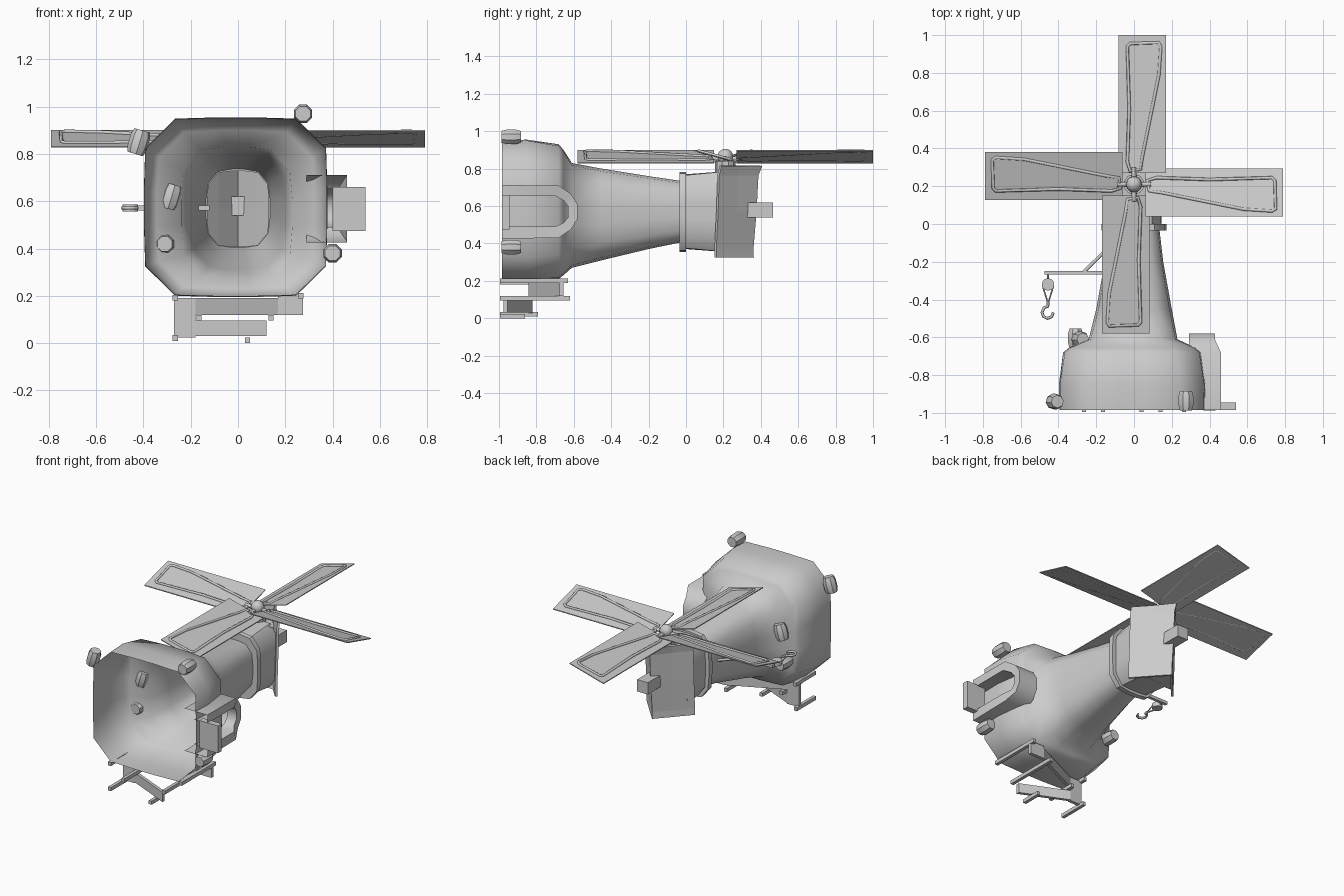
import bpy, bmesh, math
from mathutils import Vector, Matrix

if "Cube" in bpy.data.objects:
    bpy.data.objects.remove(bpy.data.objects["Cube"])

def make(name, verts, faces, smooth=None):
    me = bpy.data.meshes.new(name)
    me.from_pydata([tuple(v) for v in verts], [], faces)
    bm = bmesh.new(); bm.from_mesh(me)
    bmesh.ops.recalc_face_normals(bm, faces=bm.faces[:])
    bm.to_mesh(me); bm.free()
    ob = bpy.data.objects.new(name, me)
    bpy.context.collection.objects.link(ob)
    if smooth:
        bpy.ops.object.select_all(action='DESELECT')
        ob.select_set(True)
        bpy.context.view_layer.objects.active = ob
        bpy.ops.object.shade_smooth_by_angle(angle=math.radians(smooth))
    return ob

def bridge(n, a, b):
    return [(a*n+i, a*n+(i+1) % n, b*n+(i+1) % n, b*n+i) for i in range(n)]

# sections: (y, centre x, centre z, half x, half z, squareness)
def loft(name, sections, n=16, caps=False, smooth=40):
    vs, fs = [], []
    for y, cx, cz, hx, hz, p in sections:
        for i in range(n):
            a = 2*math.pi*(i+0.5)/n
            c, s = math.cos(a), math.sin(a)
            r = (abs(c)**p + abs(s)**p)**(-1/p)
            vs.append((cx+hx*r*c, y, cz+hz*r*s))
    for k in range(len(sections)-1):
        fs += bridge(n, k, k+1)
    if caps:
        fs += [tuple(range(n)), tuple(range(len(vs)-n, len(vs)))]
    return make(name, vs, fs, smooth)

def box(name, x0, x1, y0, y1, z0, z1):
    vs = [(x, y, z) for x in (x0, x1) for y in (y0, y1) for z in (z0, z1)]
    fs = [(0, 1, 3, 2), (4, 6, 7, 5), (0, 4, 5, 1), (2, 3, 7, 6), (0, 2, 6, 4), (1, 5, 7, 3)]
    return make(name, vs, fs)

# extrude an (x, y) outline along z
def prism_z(name, outline, z0, z1):
    n = len(outline)
    vs = [(x, y, z) for z in (z0, z1) for x, y in outline]
    return make(name, vs, bridge(n, 0, 1) + [tuple(range(n)), tuple(range(n, 2*n))])

def tube(name, pts, r, closed=False, res=1):
    cu = bpy.data.curves.new(name, 'CURVE')
    cu.dimensions = '3D'
    cu.bevel_depth, cu.bevel_resolution, cu.use_fill_caps = r, res, True
    sp = cu.splines.new('POLY')
    sp.points.add(len(pts)-1)
    for p, q in zip(sp.points, pts):
        p.co = (*q, 1)
    sp.use_cyclic_u = closed
    ob = bpy.data.objects.new(name, cu)
    bpy.context.collection.objects.link(ob)
    return ob

# hollow tower shell lying on its back, open at the foot
loft("tower_shell", [
    (-0.985, -0.01, 0.575, 0.385, 0.375, 6), (-0.85, -0.01, 0.575, 0.388, 0.38, 6),
    (-0.68, -0.01, 0.57, 0.365, 0.36, 5), (-0.655, -0.01, 0.565, 0.335, 0.335, 5),
    (-0.61, -0.005, 0.55, 0.235, 0.28, 4), (-0.45, 0, 0.555, 0.2, 0.245, 3.5),
    (-0.2, 0, 0.565, 0.155, 0.195, 3.5), (-0.03, 0, 0.57, 0.135, 0.165, 3.5)], smooth=60)

# collar ring under the cap
loft("collar", [(-0.035, 0, 0.568, 0.13, 0.16, 4), (-0.035, 0, 0.568, 0.172, 0.215, 4),
                (0.0, 0, 0.568, 0.172, 0.215, 4), (0.0, 0, 0.568, 0.13, 0.16, 4)])

# cap walls and gabled roof with flared ends
loft("cap_walls", [(0.0, 0, 0.57, 0.145, 0.2, 5), (0.2, 0, 0.57, 0.15, 0.215, 8)])
vs, fs = [], []
for z, dy in ((0.325, -0.02), (0.37, -0.022), (0.57, -0.005), (0.765, 0.005), (0.815, 0.025)):
    for x, y in ((-0.175, 0.17), (-0.085, 0.27), (0, 0.375), (0.085, 0.27), (0.175, 0.17)):
        vs.append((x, y + dy*(1 if x == 0 else 0.6), z))
for k in range(4):
    fs += [(k*5+i, k*5+i+1, k*5+i+6, k*5+i+5) for i in range(4)]
roof = make("cap_roof", vs, fs)
mod = roof.modifiers.new("thickness", 'SOLIDIFY')
mod.thickness, mod.offset = 0.015, 0
for name, z in (("front_gable", 0.775), ("back_gable", 0.36)):
    make(name, [(-0.15, 0.17, z), (0.15, 0.17, z), (0, 0.36, z)], [(0, 1, 2)])
box("chimney", -0.04, 0.04, 0.33, 0.465, 0.54, 0.62)

# hub, shaft and four pitched blades with tube frames
HUB = Vector((0, 0.21, 0.852))
bpy.ops.mesh.primitive_uv_sphere_add(segments=12, ring_count=8, radius=0.042, location=HUB + Vector((0, 0, 0.012)))
bpy.context.object.name = "hub"
bpy.ops.object.shade_smooth_by_angle()
bpy.ops.mesh.primitive_cylinder_add(vertices=10, radius=0.055, depth=0.08, location=(0, 0.21, 0.80))
bpy.context.object.name = "hub_shaft"

def pitched(u, v, lift=0):
    return Vector((u, v, 0.27*u + lift))

frame = [(-0.035, 0.73), (-0.02, 0.745), (0.13, 0.75), (0.142, 0.73), (0.132, 0.58),
         (0.045, 0.15), (0.035, 0.08), (-0.02, 0.07), (-0.035, 0.12), (-0.025, 0.4)]
for k in range(4):
    rot = Matrix.Rotation(-math.pi/2*k, 3, 'Z')
    place = lambda p: HUB + rot @ p
    vs = [place(pitched(u, v, h)) for h in (-0.003, 0.003)
          for u, v in ((-0.083, 0.06), (0.17, 0.06), (0.17, 0.79), (-0.083, 0.79))]
    make(f"blade_{k+1}", vs, bridge(4, 0, 1) + [(0, 1, 2, 3), (4, 5, 6, 7)])
    tube(f"blade_frame_{k+1}", [place(pitched(u, v, 0.004)) for u, v in frame], 0.009, True)
    tube(f"blade_arm_{k+1}", [HUB, place(pitched(0.0, 0.09, 0.004))], 0.012)

# arched porch on the right side, with doorstep
outer = [(0.425, -0.985), (0.43, -0.68), (0.475, -0.615), (0.53, -0.58),
         (0.61, -0.58), (0.665, -0.615), (0.71, -0.68), (0.712, -0.985)]
inner = [(0.49, -0.985), (0.49, -0.7), (0.51, -0.655), (0.54, -0.63),
         (0.60, -0.63), (0.63, -0.655), (0.655, -0.7), (0.655, -0.985)]
n = len(outer)
vs = [(x, y, z) for x, prof in ((0.29, outer), (0.46, outer), (0.46, inner), (0.36, inner)) for z, y in prof]
vs = [Vector((x - (0.03 if y > -0.66 and x > 0.4 else 0), y, z)) for x, y, z in vs]
fs = [(a*n+i, a*n+i+1, (a+1)*n+i+1, (a+1)*n+i) for a in range(3) for i in range(n-1)]
make("porch", vs, fs, 50)
box("doorstep", 0.40, 0.54, -0.985, -0.945, 0.475, 0.66)

# barrels standing and tipped around the tower
def barrel(name, loc, axis):
    ob = loft(name, [(-0.052, 0, 0, 0.034, 0.034, 2), (-0.025, 0, 0, 0.042, 0.042, 2),
                     (0.025, 0, 0, 0.042, 0.042, 2), (0.052, 0, 0, 0.034, 0.034, 2)], 8, True)
    ob.rotation_mode = 'QUATERNION'
    ob.rotation_quaternion = Vector((0, 1, 0)).rotation_difference(Vector(axis))
    ob.location = loc

barrel("barrel_top", (0.275, -0.935, 0.97), (0, 1, 0))
barrel("barrel_porch", (0.40, -0.935, 0.38), (0, 1, 0))
barrel("barrel_tipped", (-0.42, -0.94, 0.85), (0.3, 0, 1))
barrel("barrel_ledge", (-0.31, -0.605, 0.42), (0, 1, 0))
barrel("barrel_ledge_tipped", (-0.285, -0.61, 0.62), (0.3, 0, 1))

# outside staircase: two ramps, two landings and their posts
T = 0.022
def ramp(name, a, b, z0, z1):
    (x0, y0), (x1, y1) = a, b
    prism_z(name, [(x0, y0), (x1, y1), (x1, y1-T), (x0, y0-T)], z0, z1)

ramp("lower_ramp", (0.12, -0.955), (-0.18, -0.82), 0.03, 0.095)
ramp("lower_landing", (-0.27, -0.82), (-0.18, -0.82), 0.025, 0.19)
ramp("upper_ramp", (-0.18, -0.82), (0.17, -0.655), 0.12, 0.19)
ramp("upper_landing", (0.17, -0.655), (0.275, -0.655), 0.12, 0.205)
for i, (x, z, top) in enumerate(((-0.265, 0.192, -0.78), (0.265, 0.20, -0.63), (-0.165, 0.108, -0.78),
                                 (0.14, 0.108, -0.62), (-0.265, 0.022, -0.79), (0.04, 0.012, -0.86))):
    box(f"stair_post_{i+1}", x-0.011, x+0.011, -0.995, top, z-0.012, z+0.012)

# crane arm with brace, pulley, ropes and hook
Z = 0.572
box("crane_beam", -0.475, -0.12, -0.268, -0.248, Z-0.01, Z+0.01)
tube("crane_brace", [(-0.27, -0.258, Z), (-0.14, -0.13, Z)], 0.009)
tube("crane_rope", [(-0.455, -0.26, Z), (-0.455, -0.3, Z)], 0.005)
bpy.ops.mesh.primitive_cylinder_add(vertices=12, radius=0.033, depth=0.03, location=(-0.455, -0.32, Z))
bpy.context.object.name = "pulley"
for s in (-1, 1):
    tube("hook_rope", [(-0.455 + s*0.028, -0.33, Z), (-0.455, -0.42, Z)], 0.004)
hook = [(-0.455, -0.41, Z), (-0.455, -0.43, Z)]
hook += [(-0.457 + 0.03*math.cos(math.radians(a)), -0.468 + 0.032*math.sin(math.radians(a)), Z)
         for a in (90, 130, 180, 225, 270, 315, 360)]
tube("hook", hook, 0.008)
